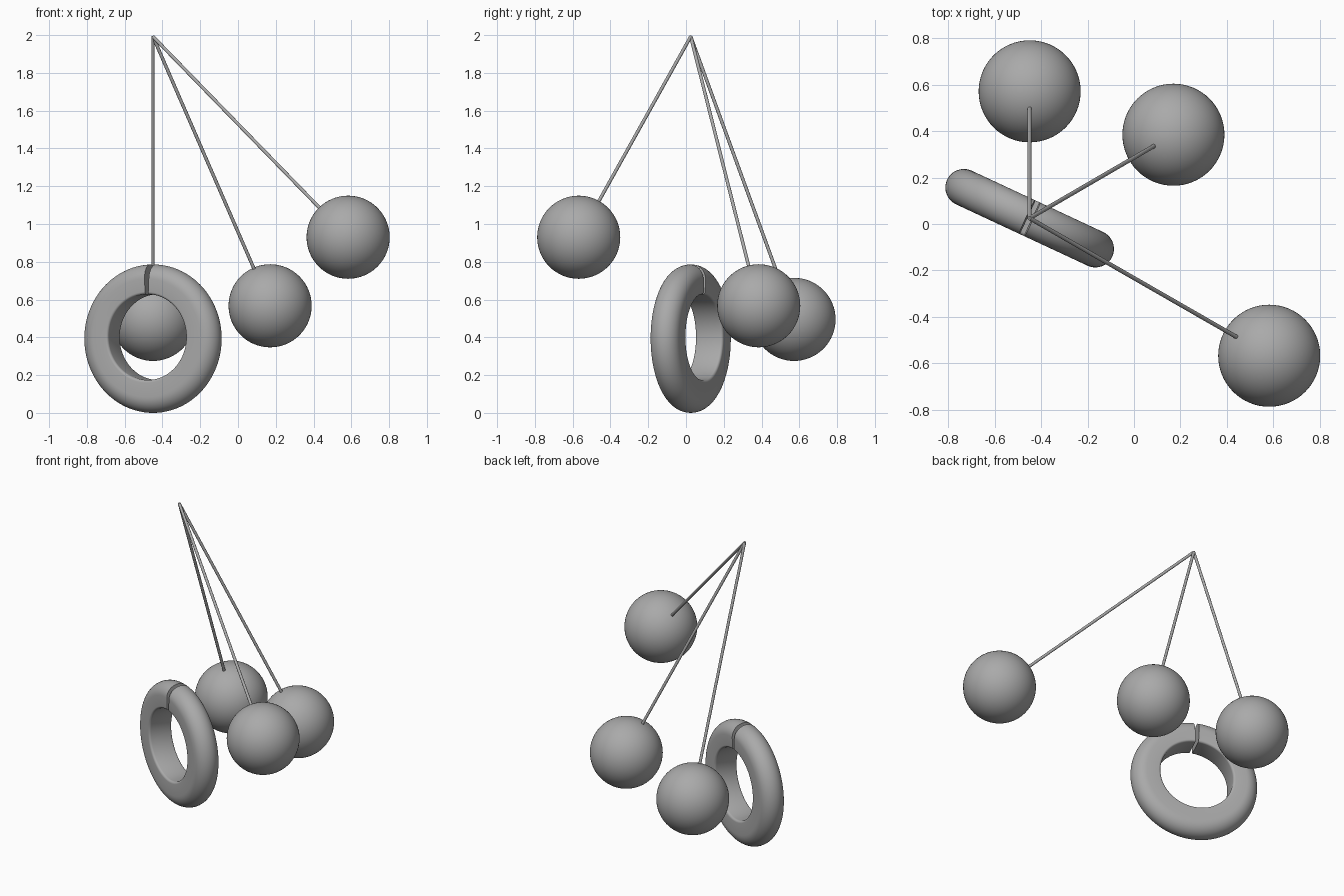
import bpy, bmesh, math
from mathutils import Vector, Matrix

if "Cube" in bpy.data.objects:
    bpy.data.objects.remove(bpy.data.objects["Cube"])

grey = bpy.data.materials.new("plain grey")
grey.diffuse_color = (0.4, 0.4, 0.4, 1)
grey.use_nodes = True
grey.node_tree.nodes["Principled BSDF"].inputs["Base Color"].default_value = grey.diffuse_color

PIVOT = Vector((-0.45, 0.025, 1.992))
BALL_R = 0.22


def finish(obj, name):
    obj.name = name
    obj.data.materials.append(grey)
    bpy.ops.object.select_all(action='DESELECT')
    obj.select_set(True)
    bpy.context.view_layer.objects.active = obj
    bpy.ops.object.shade_smooth_by_angle(angle=math.radians(40))


# hanging balls, each on a thin rod from the shared pivot
def pendulum(label, centre):
    centre = Vector(centre)
    bpy.ops.mesh.primitive_uv_sphere_add(segments=64, ring_count=32, radius=BALL_R, location=centre)
    finish(bpy.context.object, label + "_ball")
    d = centre - PIVOT
    end = centre - d.normalized() * (BALL_R - 0.01)
    bpy.ops.mesh.primitive_cylinder_add(vertices=16, radius=0.009, depth=(end - PIVOT).length,
                                        location=(PIVOT + end) / 2)
    rod = bpy.context.object
    rod.rotation_euler = d.to_track_quat('Z', 'Y').to_euler()
    finish(rod, label + "_rod")


pendulum("back", (-0.45, 0.572, 0.495))
pendulum("middle", (0.17, 0.385, 0.567))
pendulum("right", (0.583, -0.568, 0.93))

# split ring: flat bore with small fillets, half-round outside
HALF, OUTER, BORE, FILLET = 0.08, 0.393, 0.227, 0.014
profile = []          # (radius, sideways offset)


def arc(cx, cy, r, a0, a1, n):
    for i in range(n + 1):
        a = math.radians(a0 + (a1 - a0) * i / n)
        profile.append((cx + r * math.cos(a), cy + r * math.sin(a)))


arc(OUTER - HALF, 0, HALF, -90, 90, 20)
arc(BORE + FILLET, HALF - FILLET, FILLET, 90, 180, 5)
arc(BORE + FILLET, -HALF + FILLET, FILLET, 180, 270, 5)

GAP, STEPS = math.radians(4.5), 96
bm = bmesh.new()
loops = []
for i in range(STEPS + 1):
    a = math.pi / 2 + GAP / 2 + (2 * math.pi - GAP) * i / STEPS
    loop = []
    for r, w in profile:
        lift = 0.008 * (OUTER - r) / (OUTER - BORE)     # bore sits slightly high
        loop.append(bm.verts.new((r * math.cos(a), w, r * math.sin(a) + lift)))
    loops.append(loop)
n = len(profile)
for l0, l1 in zip(loops, loops[1:]):
    for j in range(n):
        bm.faces.new((l0[j], l0[(j + 1) % n], l1[(j + 1) % n], l1[j]))
bm.faces.new(loops[0])
bm.faces.new(loops[-1])
bmesh.ops.recalc_face_normals(bm, faces=bm.faces)
mesh = bpy.data.meshes.new("split_ring")
bm.to_mesh(mesh)
bm.free()
ring = bpy.data.objects.new("split_ring", mesh)
bpy.context.collection.objects.link(ring)
ring.location = (-0.45, 0.025, 0.393)
ring.rotation_euler = (0, 0, math.radians(-25))
finish(ring, "split_ring")
